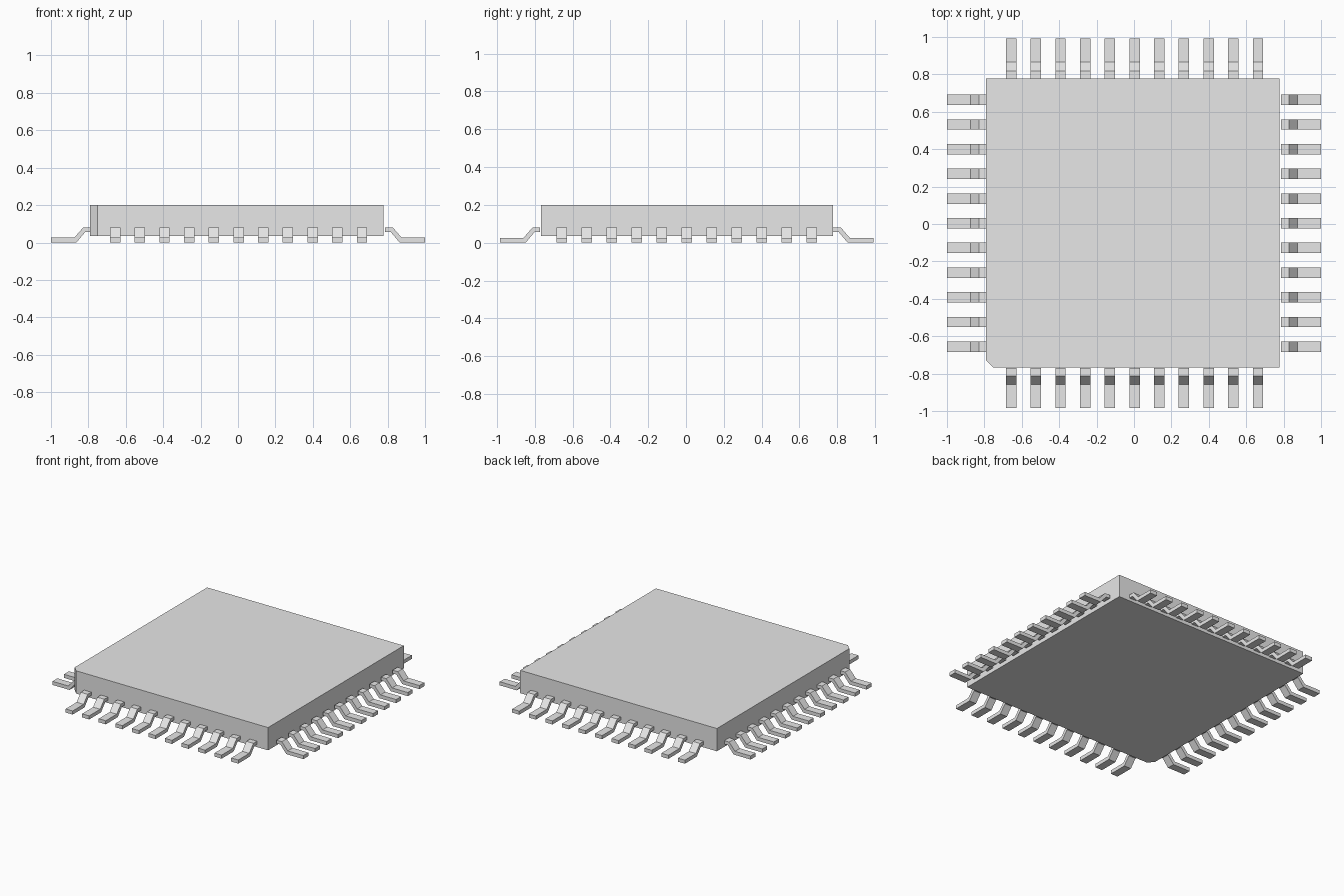
import bpy
import bmesh
import math
from mathutils import Matrix, Vector

cube = bpy.data.objects.get("Cube")
if cube:
    bpy.data.objects.remove(cube, do_unlink=True)

grey = bpy.data.materials.new("light_grey")
grey.use_nodes = True
grey.diffuse_color = (0.8, 0.8, 0.8, 1)
grey.node_tree.nodes["Principled BSDF"].inputs["Base Color"].default_value = (0.8, 0.8, 0.8, 1)


def extrude_outline(bm, points, offset):
    """Add a closed prism: an outline polygon swept along the offset vector."""
    face = bm.faces.new([bm.verts.new(p) for p in points])
    swept = bmesh.ops.extrude_face_region(bm, geom=[face], use_keep_orig=True)
    verts = [g for g in swept["geom"] if isinstance(g, bmesh.types.BMVert)]
    bmesh.ops.translate(bm, verts=verts, vec=Vector(offset))


def finish(bm, name):
    bmesh.ops.recalc_face_normals(bm, faces=bm.faces)
    mesh = bpy.data.meshes.new(name)
    bm.to_mesh(mesh)
    bm.free()
    mesh.materials.append(grey)
    obj = bpy.data.objects.new(name, mesh)
    bpy.context.collection.objects.link(obj)
    return obj


# Package body: square slab with one clipped corner
X0, X1, Y0, Y1 = -0.79, 0.777, -0.768, 0.777
CLIP = 0.038
Z0, Z1 = 0.036, 0.20
outline = [(X0 + CLIP, Y0), (X1, Y0), (X1, Y1), (X0, Y1), (X0, Y0 + CLIP)]
bm = bmesh.new()
extrude_outline(bm, [(x, y, Z0) for x, y in outline], (0, 0, Z1 - Z0))
finish(bm, "package_body")

# Bent pin profile: distance outward (tip at 0) and height
PIN = [(-0.213, 0.08), (-0.172, 0.08), (-0.125, 0.026), (0, 0.026),
       (0, 0), (-0.136, 0), (-0.183, 0.056), (-0.213, 0.056)]
COUNT, PITCH, WIDTH = 11, 0.132, 0.056


def pin_row(name, tip, angle):
    """Row of pins centred on the tip point, pointing outward at the angle."""
    bm = bmesh.new()
    for i in range(COUNT):
        y = (i - (COUNT - 1) / 2) * PITCH - WIDTH / 2
        extrude_outline(bm, [(u, y, z) for u, z in PIN], (0, WIDTH, 0))
    turn = Matrix.Rotation(math.radians(angle), 4, 'Z')
    bm.transform(Matrix.Translation((tip[0], tip[1], 0)) @ turn)
    return finish(bm, name)


# Four rows of pins
pin_row("left_pins", (1.0, 0.004), 0)
pin_row("back_pins", (0.003, 0.991), 90)
pin_row("right_pins", (-1.0, 0.004), 180)
pin_row("front_pins", (0.003, -0.984), 270)
